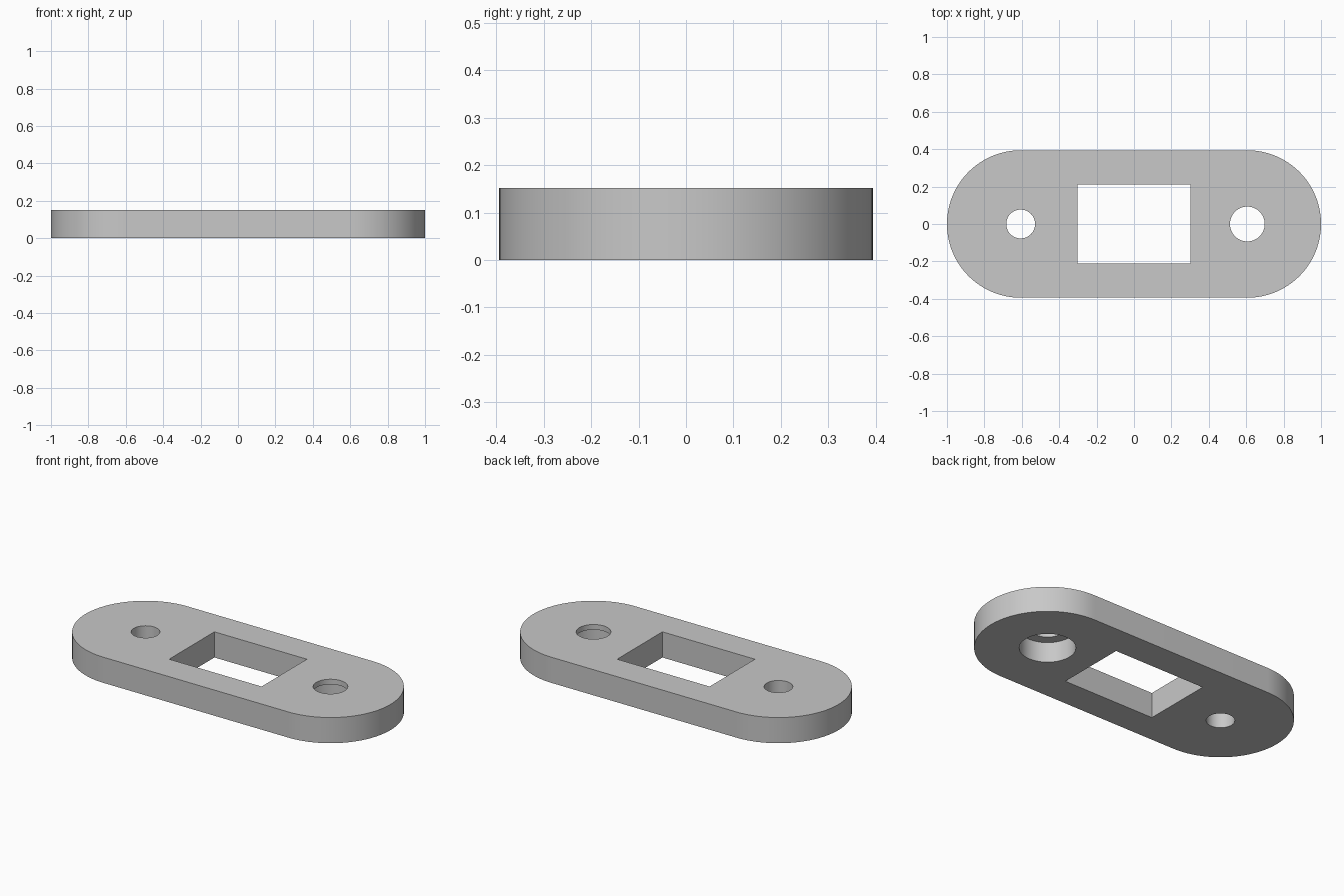
import bpy
import bmesh
import math

LENGTH, RADIUS, HEIGHT = 2.0, 0.394, 0.152
HOLE_X = LENGTH / 2 - RADIUS
SEGMENTS = 64

cube = bpy.data.objects.get("Cube")
if cube:
    bpy.data.objects.remove(cube, do_unlink=True)

grey = bpy.data.materials.new("plain_grey")
grey.use_nodes = True
grey.diffuse_color = (0.58, 0.58, 0.58, 1)
bsdf = next(n for n in grey.node_tree.nodes if n.type == 'BSDF_PRINCIPLED')
bsdf.inputs["Base Color"].default_value = grey.diffuse_color


def arc(cx, r, start, end, steps):
    angles = [start + (end - start) * i / steps for i in range(steps + 1)]
    return [(cx + r * math.cos(a), r * math.sin(a)) for a in angles]


def circle(cx, r):
    return arc(cx, r, 0, 2 * math.pi, SEGMENTS)[:-1]


def prism(name, outline, bottom, top):
    """Extrude a counter-clockwise outline between two heights."""
    bm = bmesh.new()
    face = bm.faces.new([bm.verts.new((x, y, bottom)) for x, y in outline])
    extruded = bmesh.ops.extrude_face_region(bm, geom=[face])["geom"]
    verts = [v for v in extruded if isinstance(v, bmesh.types.BMVert)]
    bmesh.ops.translate(bm, verts=verts, vec=(0, 0, top - bottom))
    bmesh.ops.recalc_face_normals(bm, faces=bm.faces)
    mesh = bpy.data.meshes.new(name)
    bm.to_mesh(mesh)
    bm.free()
    mesh.materials.append(grey)
    obj = bpy.data.objects.new(name, mesh)
    bpy.context.collection.objects.link(obj)
    return obj


# Plate with fully rounded ends
half = math.pi / 2
outline = (arc(HOLE_X, RADIUS, -half, half, SEGMENTS)
           + arc(-HOLE_X, RADIUS, half, 3 * half, SEGMENTS))
plate = prism("mounting_plate", outline, 0, HEIGHT)

# Rectangular window, small hole, and large hole with a counterbore underneath
w, d = 0.303, 0.212
window = [(-w, -d), (w, -d), (w, d), (-w, d)]
cutters = [
    prism("window_cutter", window, -0.1, 0.3),
    prism("small_hole_cutter", circle(-HOLE_X, 0.077), -0.1, 0.3),
    prism("large_hole_cutter", circle(HOLE_X, 0.093), -0.1, 0.3),
    prism("counterbore_cutter", circle(HOLE_X, 0.152), -0.1, 0.121),
]

bpy.ops.object.select_all(action='DESELECT')
bpy.context.view_layer.objects.active = plate
plate.select_set(True)
for cutter in cutters:
    cutter.hide_render = True
    mod = plate.modifiers.new(cutter.name, 'BOOLEAN')
    mod.operation = 'DIFFERENCE'
    mod.solver = 'EXACT'
    mod.object = cutter
    bpy.ops.object.modifier_apply(modifier=mod.name)
    bpy.data.objects.remove(cutter, do_unlink=True)

bpy.ops.object.shade_smooth_by_angle(angle=math.radians(30))
